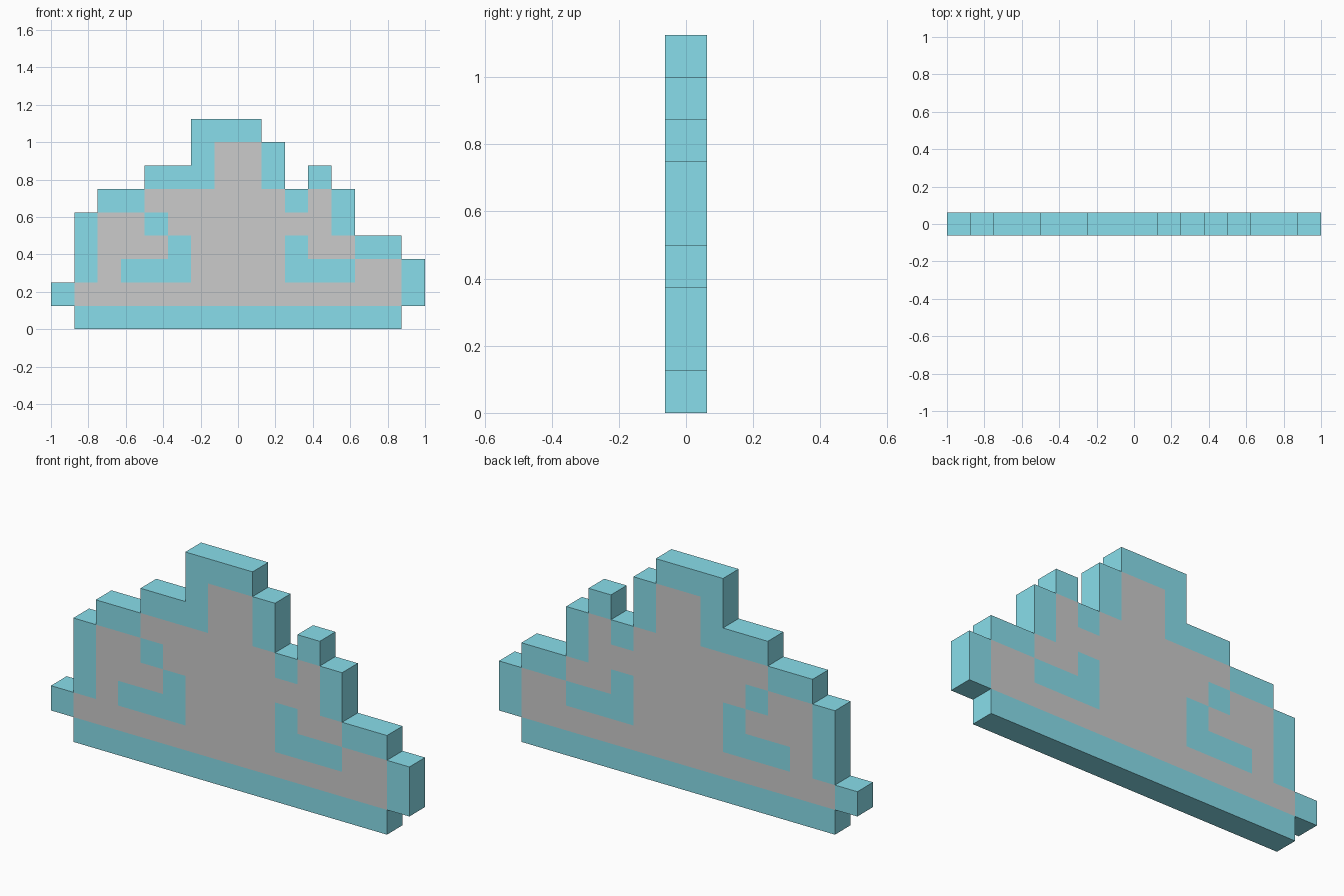
import bpy, bmesh

if "Cube" in bpy.data.objects:
    bpy.data.objects.remove(bpy.data.objects["Cube"])

CELL = 0.125      # size of one block
HALF = CELL / 2   # half of the panel thickness

# Block layout, top row first: o = outline, f = filling, . = empty
LAYOUT = [
    "......ooo.......",
    "......offo......",
    "....oooffo.o....",
    "..ooffffffofo...",
    ".offofffffffo...",
    ".offfoffffoffoo.",
    ".ofoooffffoooffo",
    "offffffffffffffo",
    ".oooooooooooooo.",
]
ROWS = LAYOUT[::-1]


def block(col, row):
    if 0 <= row < len(ROWS) and 0 <= col < 16:
        return ROWS[row][col]
    return "."


def build_part(name, key, material=None):
    bm = bmesh.new()

    def quad(*points):
        bm.faces.new([bm.verts.new(p) for p in points])

    for row in range(len(ROWS)):
        for col in range(16):
            if block(col, row) != key:
                continue
            x0, z0 = -1 + col * CELL, row * CELL
            corners = [(x0, z0), (x0 + CELL, z0),
                       (x0 + CELL, z0 + CELL), (x0, z0 + CELL)]
            # Front and back faces
            quad(*[(x, -HALF, z) for x, z in corners])
            quad(*[(x, HALF, z) for x, z in reversed(corners)])
            # Edge walls only where the neighbouring block is empty
            for i, (dc, dr) in enumerate([(0, -1), (1, 0), (0, 1), (-1, 0)]):
                if block(col + dc, row + dr) == ".":
                    (xa, za), (xb, zb) = corners[i], corners[(i + 1) % 4]
                    quad((xa, -HALF, za), (xa, HALF, za),
                         (xb, HALF, zb), (xb, -HALF, zb))
    bmesh.ops.remove_doubles(bm, verts=bm.verts[:], dist=0.0001)
    mesh = bpy.data.meshes.new(name)
    bm.to_mesh(mesh)
    bm.free()
    if material:
        mesh.materials.append(material)
    obj = bpy.data.objects.new(name, mesh)
    bpy.context.collection.objects.link(obj)
    return obj


teal = bpy.data.materials.new("teal")
teal.diffuse_color = (0.25, 0.73, 0.83, 1)
teal.use_nodes = True
teal.node_tree.nodes["Principled BSDF"].inputs["Base Color"].default_value = teal.diffuse_color

# Coloured stepped border with inner marks, and the plain filling
build_part("outline", "o", teal)
build_part("filling", "f")
